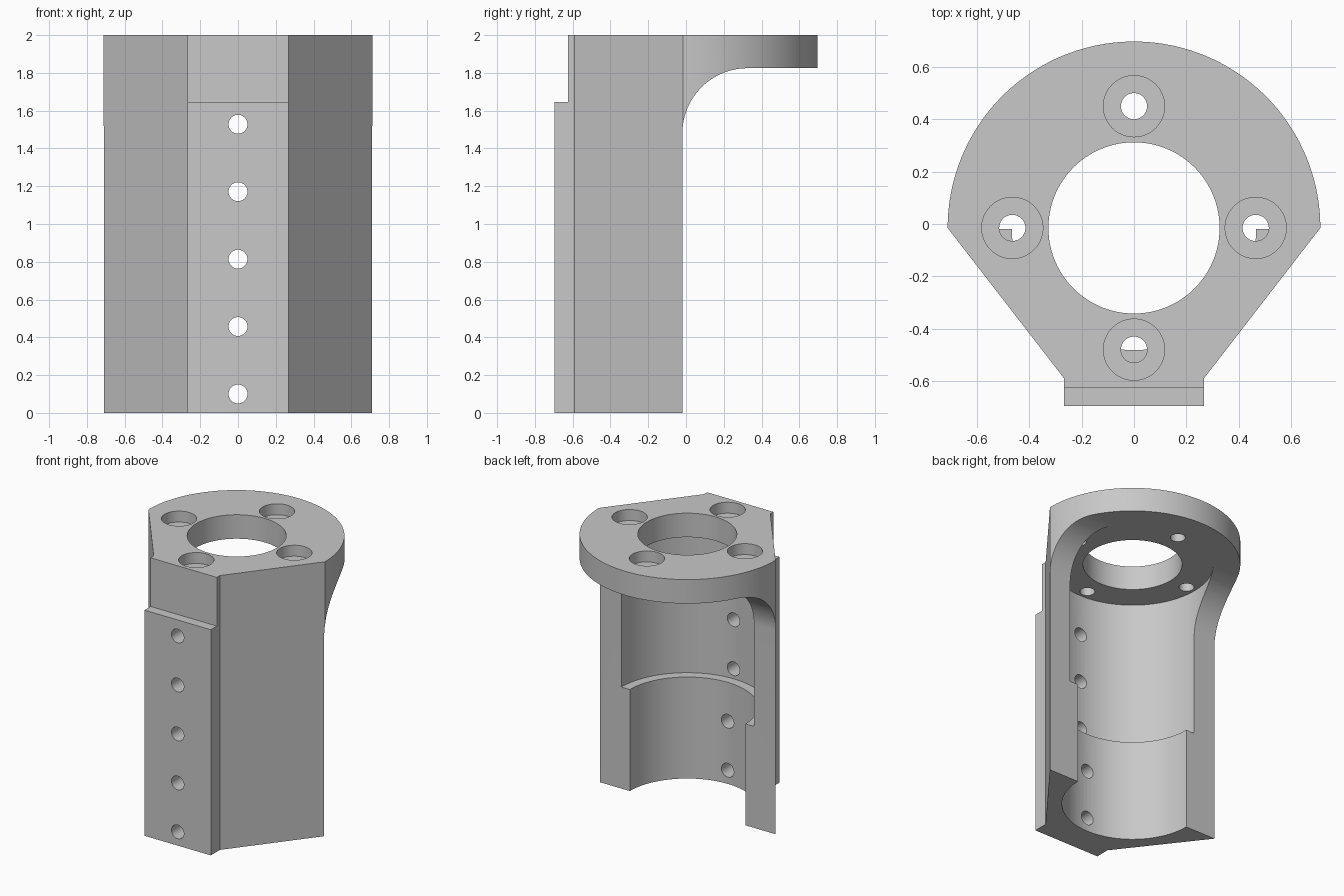
import bpy, math
from mathutils import Vector

cube = bpy.data.objects.get("Cube")
if cube:
    bpy.data.objects.remove(cube, do_unlink=True)

AXIS_Y = -0.015      # centre line of the bore
HEIGHT = 2.0
CEILING = 1.825      # underside of the flange
OUTER = 0.712

grey = bpy.data.materials.new("plain grey")
grey.use_nodes = True
colour = (0.58, 0.58, 0.58, 1)
grey.diffuse_color = colour
grey.node_tree.nodes["Principled BSDF"].inputs["Base Color"].default_value = colour


def arc(cx, cy, r, a0, a1, n):
    """Points along an arc, angles in degrees."""
    angles = [math.radians(a0 + (a1 - a0) * i / n) for i in range(n + 1)]
    return [(cx + r * math.cos(a), cy + r * math.sin(a)) for a in angles]


def prism(name, profile, start, end, axis="z"):
    """Extrude a closed 2D profile along an axis."""
    place = {"z": lambda p, t: (p[0], p[1], t),
             "x": lambda p, t: (t, p[0], p[1]),
             "y": lambda p, t: (p[1], t, p[0])}[axis]
    n = len(profile)
    verts = [Vector(place(p, t)) for t in (start, end) for p in profile]
    faces = [tuple(reversed(range(n))), tuple(range(n, 2 * n))]
    faces += [(i, (i + 1) % n, n + (i + 1) % n, n + i) for i in range(n)]
    mesh = bpy.data.meshes.new(name)
    mesh.from_pydata(verts, [], faces)
    mesh.materials.append(grey)
    obj = bpy.data.objects.new(name, mesh)
    bpy.context.collection.objects.link(obj)
    return obj


def rod(name, c0, c1, r, start, end, axis="z", n=48):
    return prism(name, arc(c0, c1, r, 0, 360, n)[:-1], start, end, axis)


# Body: rounded back, tapered sides and a narrow front pad
right_side = [(0.267, -0.695), (0.267, -0.59)]
outline = right_side + arc(0, AXIS_Y, OUTER, 0, 180, 72)
outline += [(-x, y) for x, y in reversed(right_side)]
body = prism("motor_mount_body", outline, 0, HEIGHT)

# Open back, curving up into the flange
fillet = 0.345
back_y = AXIS_Y - 0.004
back = [(back_y, -0.2), (1, -0.2), (1, CEILING)]
back += arc(back_y + fillet, CEILING - fillet, fillet, 90, 180, 24)
cutters = [prism("back_cutter", back, -1, 1, "x")]

# Stepped bore and the round opening in the flange
cutters += [
    rod("upper_bore_cutter", 0, AXIS_Y, 0.535, 0.74, CEILING, n=96),
    rod("lower_bore_cutter", 0, AXIS_Y, 0.467, -0.2, 1.2, n=96),
    rod("opening_cutter", 0, AXIS_Y, 0.327, 1.5, 2.2, n=96),
]

# Four counterbored screw holes in the flange
for i in range(4):
    a = i * math.pi / 2
    x, y = 0.465 * math.cos(a), AXIS_Y + 0.465 * math.sin(a)
    cutters.append(rod("screw_hole_cutter", x, y, 0.05, 1.7, 2.2))
    cutters.append(rod("counterbore_cutter", x, y, 0.117, HEIGHT - 0.08, 2.2))

# Recess above the front pad
recess = [(-0.5, -0.9), (0.5, -0.9), (0.5, -0.625), (-0.5, -0.625)]
cutters.append(prism("pad_recess_cutter", recess, 1.645, 2.2))

# Row of holes through the front pad
for i in range(5):
    cutters.append(rod("pad_hole_cutter", 0.1 + 0.357 * i, 0, 0.05, -0.9, -0.2, "y"))

for cutter in cutters:
    cutter.hide_render = True
    mod = body.modifiers.new(cutter.name, "BOOLEAN")
    mod.operation = "DIFFERENCE"
    mod.solver = "EXACT"
    mod.object = cutter

# Bake the cuts and drop the cutters
graph = bpy.context.evaluated_depsgraph_get()
graph.update()
baked = bpy.data.meshes.new_from_object(body.evaluated_get(graph))
body.modifiers.clear()
body.data = baked
for cutter in cutters:
    bpy.data.objects.remove(cutter, do_unlink=True)

for obj in bpy.context.selected_objects:
    obj.select_set(False)
body.select_set(True)
bpy.context.view_layer.objects.active = body
bpy.ops.object.shade_smooth_by_angle(angle=math.radians(30))
